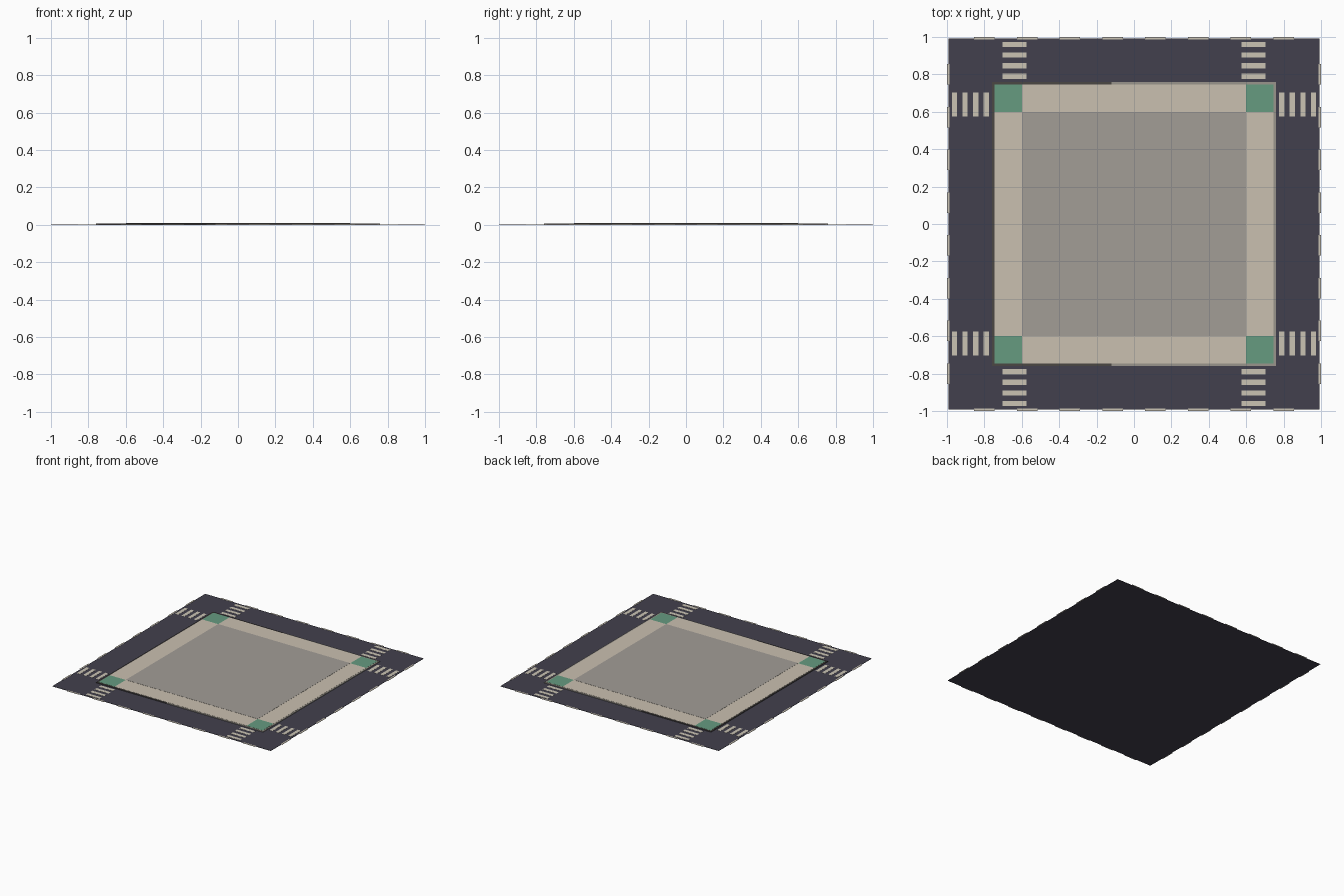
import bpy, bmesh
from mathutils import Matrix, Vector

if "Cube" in bpy.data.objects:
    bpy.data.objects.remove(bpy.data.objects["Cube"])


def material(name, hex_code):
    def lin(v):
        v /= 255
        return v / 12.92 if v <= 0.04045 else ((v + 0.055) / 1.055) ** 2.4
    m = bpy.data.materials.new(name)
    m.diffuse_color = [lin(int(hex_code[i:i + 2], 16)) for i in (0, 2, 4)] + [1]
    m.use_nodes = True
    m.node_tree.nodes["Principled BSDF"].inputs["Base Color"].default_value = m.diffuse_color
    return m


ASPHALT = material("asphalt", "42404D")
PAINT = material("road paint", "CBC4B4")
PAVING = material("paving", "CAC0B0")
LOT_GREY = material("lot grey", "A29D96")
GREEN = material("corner green", "669B80")
CURB_DARK = material("curb dark", "4B4744")
CURB_LIGHT = material("curb light", "9A958C")


def boxes(name, mat, items):
    """One object from boxes given as (x0, x1, y0, y1, z0, z1)."""
    bm = bmesh.new()
    for x0, x1, y0, y1, z0, z1 in items:
        size = Vector((x1 - x0, y1 - y0, z1 - z0))
        mid = Vector((x0 + x1, y0 + y1, z0 + z1)) / 2
        bmesh.ops.create_cube(bm, size=1, matrix=Matrix.Translation(mid) @ Matrix.Diagonal(size.to_4d()))
    me = bpy.data.meshes.new(name)
    bm.to_mesh(me)
    bm.free()
    me.materials.append(mat)
    ob = bpy.data.objects.new(name, me)
    bpy.context.collection.objects.link(ob)
    return ob


ROAD, CURB, WALK, LOT = 0.993, 0.758, 0.745, 0.6
Z_ROAD, Z_CURB, Z_WALK, Z_LOT = 0.002, 0.007, 0.008, 0.009

# Road plate
boxes("road", ASPHALT, [(-ROAD, ROAD, -ROAD, ROAD, 0, Z_ROAD)])

# Dashed lines along the outer edges
dashes = []
for i in range(8):
    c = -0.8 + i * 1.6 / 7
    for s in (-1, 1):
        a, b = sorted((s * 0.987, s * 1.0))
        dashes.append((c - 0.055, c + 0.055, a, b, 0.0003, 0.003))
        dashes.append((a, b, c - 0.055, c + 0.055, 0.0003, 0.003))
boxes("edge_dashes", PAINT, dashes)

# Crosswalks: two on each side of the block
stripes = []
for i in range(4):
    for s in (-1, 1):
        c = s * (0.79 + i * 0.0567)
        for m in (-0.638, 0.638):
            stripes.append((m - 0.064, m + 0.064, c - 0.014, c + 0.014, Z_ROAD, 0.003))
            stripes.append((c - 0.014, c + 0.014, m - 0.064, m + 0.064, Z_ROAD, 0.003))
boxes("crosswalks", PAINT, stripes)

# Curb ring: dark on the left part, light on the right part
split = -0.12
boxes("curb_left", CURB_DARK, [
    (-CURB, -WALK, -CURB, CURB, Z_ROAD, Z_CURB),
    (-WALK, split, WALK, CURB, Z_ROAD, Z_CURB),
    (-WALK, split, -CURB, -WALK, Z_ROAD, Z_CURB)])
boxes("curb_right", CURB_LIGHT, [
    (WALK, CURB, -CURB, CURB, Z_ROAD, Z_CURB),
    (split, WALK, WALK, CURB, Z_ROAD, Z_CURB),
    (split, WALK, -CURB, -WALK, Z_ROAD, Z_CURB)])

# Sidewalk strips and green corner pads
walks, corners = [], []
for s in (-1, 1):
    a, b = sorted((s * LOT, s * WALK))
    walks += [(a, b, -LOT, LOT, Z_ROAD, Z_WALK), (-LOT, LOT, a, b, Z_ROAD, Z_WALK)]
    for t in (-1, 1):
        c, d = sorted((t * LOT, t * WALK))
        corners.append((a, b, c, d, Z_ROAD, Z_WALK))
boxes("sidewalk", PAVING, walks)
boxes("corner_pads", GREEN, corners)

# Central building lot
boxes("lot", LOT_GREY, [(-LOT, LOT, -LOT, LOT, Z_ROAD, Z_LOT)])
